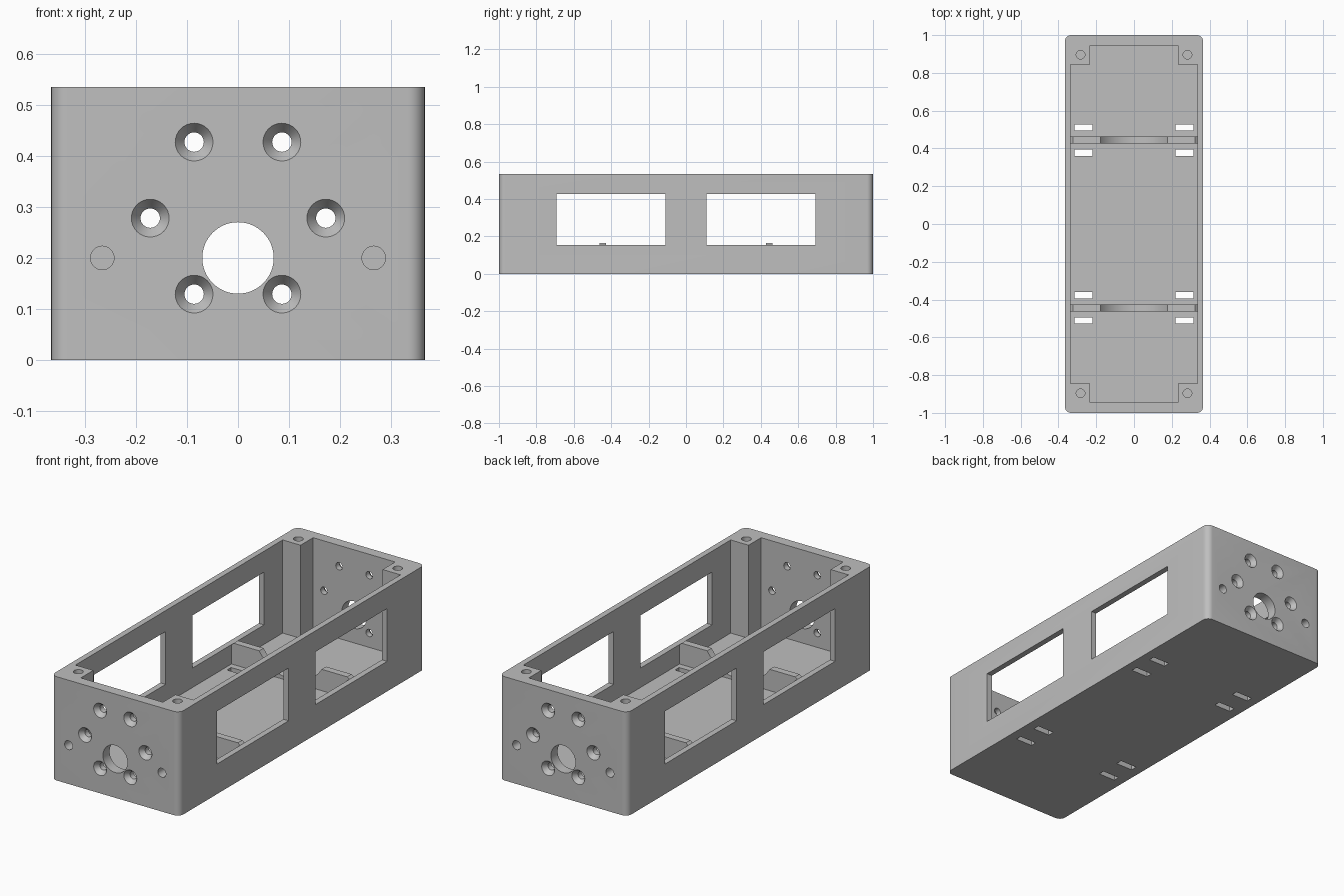
import bpy, bmesh, math
from mathutils import Matrix, Vector

if "Cube" in bpy.data.objects:
    bpy.data.objects.remove(bpy.data.objects["Cube"], do_unlink=True)

W, L, H = 0.366, 1.0, 0.535          # half width, half length, height
IN_X, IN_Y, FLOOR = 0.336, 0.946, 0.055
POST_X, POST_Y = 0.234, 0.844

grey = bpy.data.materials.new("matte grey")
grey.use_nodes = True
colour = (0.52, 0.52, 0.52, 1)
grey.diffuse_color = colour
grey.node_tree.nodes["Principled BSDF"].inputs["Base Color"].default_value = colour


def prism(bm, points, depth, matrix=Matrix()):
    """Extrude a closed outline along local z."""
    base = [bm.verts.new(matrix @ Vector((x, y, 0))) for x, y in points]
    top = [bm.verts.new(matrix @ Vector((x, y, depth))) for x, y in points]
    n = len(points)
    bm.faces.new(base)
    bm.faces.new(top)
    for i in range(n):
        j = (i + 1) % n
        bm.faces.new((base[i], base[j], top[j], top[i]))


def box(bm, x0, x1, y0, y1, z0, z1):
    prism(bm, [(x0, y0), (x1, y0), (x1, y1), (x0, y1)], z1 - z0,
          Matrix.Translation((0, 0, z0)))


def lathe(bm, profile, matrix, sides=48):
    """Closed turned solid from (radius, height) steps along local z."""
    rings = []
    for r, h in profile:
        rings.append([bm.verts.new(matrix @ Vector((
            r * math.cos(math.tau * i / sides),
            r * math.sin(math.tau * i / sides), h))) for i in range(sides)])
    bm.faces.new(rings[0])
    bm.faces.new(rings[-1])
    for a, b in zip(rings, rings[1:]):
        for i in range(sides):
            j = (i + 1) % sides
            bm.faces.new((a[i], a[j], b[j], b[i]))


def finish(bm, name):
    bmesh.ops.recalc_face_normals(bm, faces=bm.faces)
    mesh = bpy.data.meshes.new(name)
    bm.to_mesh(mesh)
    bm.free()
    mesh.materials.append(grey)
    obj = bpy.data.objects.new(name, mesh)
    bpy.context.collection.objects.link(obj)
    return obj


def activate(obj):
    bpy.ops.object.select_all(action='DESELECT')
    obj.select_set(True)
    bpy.context.view_layer.objects.active = obj


def cut(target, bm):
    cutter = finish(bm, "cutter")
    cutter.hide_render = True
    mod = target.modifiers.new("cut", 'BOOLEAN')
    mod.operation, mod.solver, mod.object = 'DIFFERENCE', 'EXACT', cutter
    activate(target)
    bpy.ops.object.modifier_apply(modifier=mod.name)
    bpy.data.objects.remove(cutter, do_unlink=True)


# Housing block with rounded upright corners
bm = bmesh.new()
box(bm, -W, W, -L, L, 0, H)
uprights = [e for e in bm.edges if abs(e.verts[0].co.z - e.verts[1].co.z) > 0.1]
bmesh.ops.bevel(bm, geom=uprights, offset=0.033, segments=8, profile=0.5,
                affect='EDGES')
housing = finish(bm, "housing")

# Open cavity that leaves four corner posts
bm = bmesh.new()
corner = [(IN_X, POST_Y), (POST_X, POST_Y), (POST_X, IN_Y)]
outline = (corner + [(-x, y) for x, y in reversed(corner)]
           + [(-x, -y) for x, y in corner]
           + [(x, -y) for x, y in reversed(corner)])
prism(bm, outline, H, Matrix.Translation((0, 0, FLOOR)))
cut(housing, bm)

# Windows, strap slots, screw holes and end-plate holes
bm = bmesh.new()
for s in (-1, 1):
    box(bm, -0.5, 0.5, *sorted((s * 0.11, s * 0.692)), 0.155, 0.427)
    for sx in (-1, 1):
        for near, far in ((0.36, 0.394), (0.495, 0.527)):
            box(bm, *sorted((sx * 0.219, sx * 0.315)),
                *sorted((s * near, s * far)), -0.05, 0.1)
        lathe(bm, [(0.023, -0.15), (0.023, 0.05)],
              Matrix.Translation((sx * 0.283, s * 0.896, H)), 32)

    # Local z points inward from each end plate
    end = Matrix.Rotation(0 if s < 0 else math.pi, 4, 'Z')

    def inward(x, z):
        return end @ Matrix.Translation((x, -L, z)) @ Matrix.Rotation(-math.pi / 2, 4, 'X')

    lathe(bm, [(0.07, -0.02), (0.07, 0.08)], inward(0, 0.2), 64)
    for sx in (-1, 1):
        lathe(bm, [(0.023, -0.02), (0.023, 0.1)], inward(sx * 0.266, 0.2), 32)
    for i in range(6):
        a = math.radians(60 * i)
        lathe(bm, [(0.037, -0.02), (0.037, 0), (0.019, 0.025), (0.019, 0.08)],
              inward(0.172 * math.cos(a), 0.278 + 0.172 * math.sin(a)), 32)
cut(housing, bm)

# Cradle ribs with a round seat and chamfered ends
R, SEAT_Z, TOP = 0.211, 0.278, 0.165
half = math.acos((SEAT_Z - TOP) / R)
seat = [(R * math.sin(t), SEAT_Z - R * math.cos(t))
        for t in (half * (1 - i / 16) for i in range(33))]
rib = ([(-IN_X, FLOOR), (IN_X, FLOOR), (IN_X, TOP - 0.01), (IN_X - 0.012, TOP)]
       + seat + [(-IN_X + 0.012, TOP), (-IN_X, TOP - 0.01)])
ribs = []
for name, y in (("front_cradle", -0.445), ("back_cradle", 0.445)):
    bm = bmesh.new()
    prism(bm, rib, 0.036,
          Matrix.Translation((0, y + 0.018, 0)) @ Matrix.Rotation(math.pi / 2, 4, 'X'))
    ribs.append(finish(bm, name))

for obj in [housing] + ribs:
    activate(obj)
    bpy.ops.object.shade_smooth_by_angle(angle=math.radians(25))
